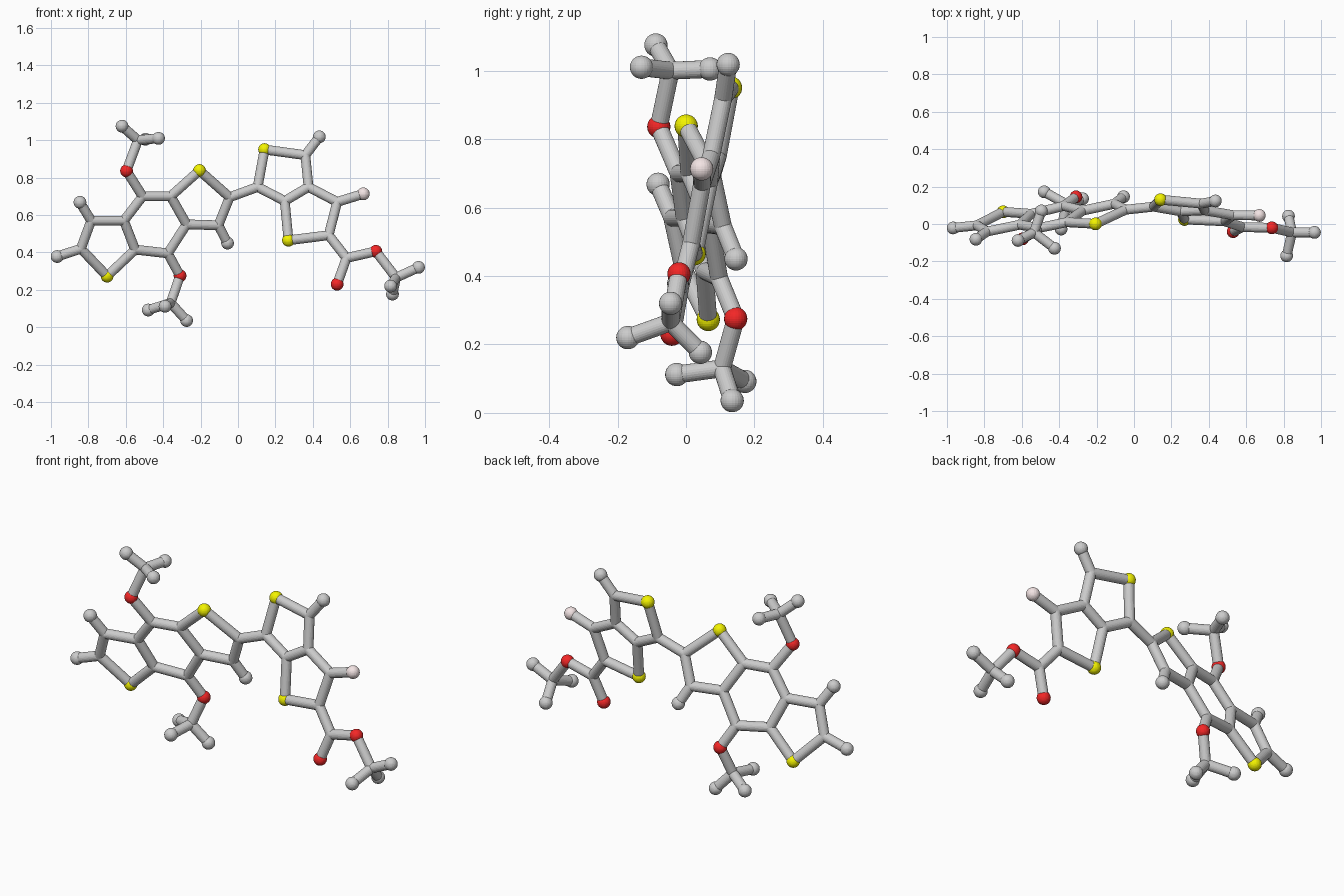
import bpy, bmesh
from mathutils import Vector, Matrix

if "Cube" in bpy.data.objects:
    bpy.data.objects.remove(bpy.data.objects["Cube"])

BALL, ROD = 0.034, 0.026


def tilted(points, a, b, c):
    """Lift flat (x, z) points onto the plane y = a + b*x + c*z."""
    return {k: Vector((x, a + b * x + c * z, z)) for k, (x, z) in points.items()}


def add_ball(bm, p, r):
    bmesh.ops.create_uvsphere(bm, u_segments=24, v_segments=16, radius=r,
                              matrix=Matrix.Translation(p))


def add_rod(bm, p, q, r=ROD):
    d = q - p
    m = Matrix.Translation((p + q) / 2) @ d.to_track_quat('Z', 'Y').to_matrix().to_4x4()
    bmesh.ops.create_cone(bm, cap_ends=True, segments=24, radius1=r, radius2=r,
                          depth=d.length, matrix=m)


def finish(bm, name, color=None):
    me = bpy.data.meshes.new(name)
    bm.to_mesh(me)
    bm.free()
    ob = bpy.data.objects.new(name, me)
    bpy.context.collection.objects.link(ob)
    if color:
        mat = bpy.data.materials.new(name + "_color")
        mat.diffuse_color = (*color, 1)
        mat.use_nodes = True
        mat.node_tree.nodes["Principled BSDF"].inputs["Base Color"].default_value = mat.diffuse_color
        me.materials.append(mat)


# Left three-ring plate
atoms = tilted({
    'a': (-.51, .70), 'b': (-.36, .70), 'c': (-.275, .55), 'd': (-.375, .395),
    'e': (-.55, .415), 'f': (-.61, .57), 'g': (-.105, .545), 'h': (-.045, .695),
    'j': (-.785, .57), 'k': (-.84, .42), 'S1': (-.206, .838), 'S4': (-.70, .273),
    'O1': (-.596, .836), 'O2': (-.31, .275),
    'Hg': (-.056, .45), 'Hj': (-.845, .668), 'Hk': (-.967, .378)}, .2905, .207, -.295)

# Right two-ring plate with its side chain
atoms.update(tilted({
    'i': (.105, .75), 'l': (.36, .92), 'm': (.377, .75), 'n': (.25, .675),
    'o': (.53, .67), 'p': (.485, .492), 'q': (.58, .37), 'S2': (.142, .95),
    'S3': (.27, .465), 'F': (.67, .713), 'O3': (.737, .406), 'O4': (.53, .23),
    'Hl': (.435, 1.018)}, -.05, -.07, .2))

# Three-pronged end groups: centre followed by its tips
ends = {
    'O1': [(-.535, -.045, 1.0), (-.62, -.088, 1.075), (-.425, -.13, 1.01), (-.495, .07, 1.005)],
    'O2': [(-.36, .105, .13), (-.48, .172, .092), (-.275, .135, .036), (-.39, -.027, .112)],
    'O3': [(.845, -.045, .265), (.965, -.045, .32), (.816, -.17, .22), (.826, .042, .177)]}

groups = {
    'left_ring_rods': 'a-b b-c c-d d-e e-f f-a b-S1 S1-h h-g g-c f-j j-k k-S4 S4-e',
    'right_ring_rods': 'i-S2 S2-l l-m m-n n-i m-o o-p p-S3 S3-n',
    'linking_rod': 'h-i',
    'branch_rods': 'a-O1 d-O2 g-Hg j-Hj k-Hk l-Hl o-F p-q q-O3 q-O4'}

# Rods with rounded joints
for name, pairs in groups.items():
    bm = bmesh.new()
    joints = set()
    for pair in pairs.split():
        s, t = pair.split('-')
        add_rod(bm, atoms[s], atoms[t])
        joints.update(k for k in (s, t) if len(k) == 1 and k != 'F')
    for k in sorted(joints):
        add_ball(bm, atoms[k], ROD)
    finish(bm, name)

# End groups
for n, (k, pts) in enumerate(ends.items(), 1):
    bm = bmesh.new()
    hub, *tips = map(Vector, pts)
    add_rod(bm, atoms[k], hub)
    add_ball(bm, hub, ROD)
    for t in tips:
        add_rod(bm, hub, t)
        add_ball(bm, t, BALL)
    finish(bm, f"end_group_{n}")

# Atom balls by colour
for name, letter, color in (('grey_tip_balls', 'H', None),
                            ('yellow_balls', 'S', (.9, .9, 0)),
                            ('red_balls', 'O', (.9, .02, .02)),
                            ('pink_ball', 'F', (.9, .78, .78))):
    bm = bmesh.new()
    for k, p in atoms.items():
        if k[0] == letter:
            add_ball(bm, p, BALL)
    finish(bm, name, color)
